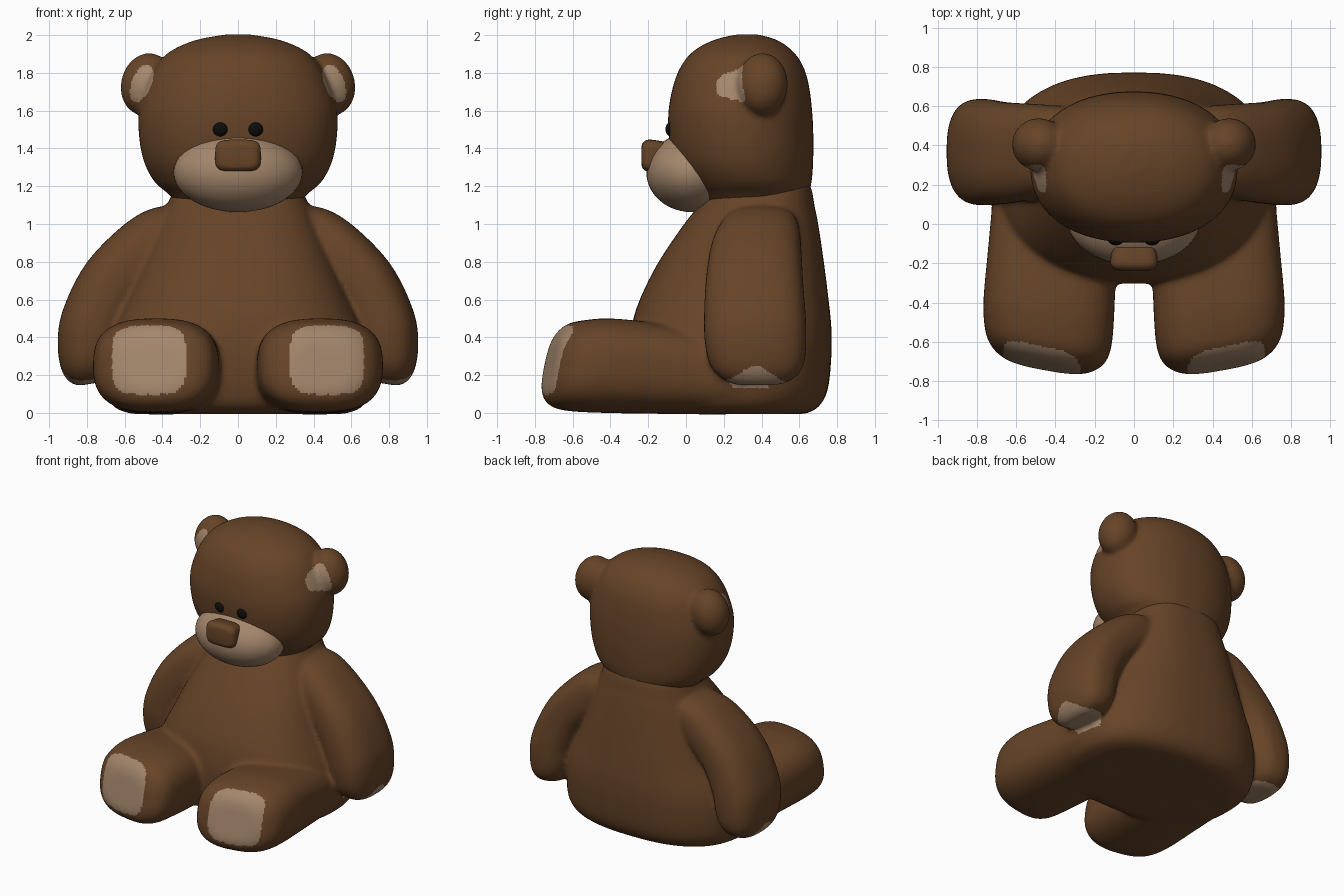
import bpy, bmesh, math
from mathutils import Vector, Matrix

if "Cube" in bpy.data.objects:
    bpy.data.objects.remove(bpy.data.objects["Cube"])


def material(name, rgb):
    m = bpy.data.materials.new(name)
    m.diffuse_color = (*rgb, 1)
    m.use_nodes = True
    m.node_tree.nodes["Principled BSDF"].inputs["Base Color"].default_value = m.diffuse_color
    return m


BROWN = material("brown fur", (0.135, 0.058, 0.021))
TAN = material("tan pads", (0.37, 0.24, 0.15))
BLACK = material("black eyes", (0.004, 0.004, 0.004))


def spline(rows, steps=6):
    """Catmull-Rom interpolation of rows of section parameters."""
    out = []
    for i in range(len(rows) - 1):
        a, b, c, d = (rows[max(i - 1, 0)], rows[i], rows[i + 1], rows[min(i + 2, len(rows) - 1)])
        for k in range(steps):
            t = k / steps
            out.append([0.5 * (2 * q + (r - p) * t + (2 * p - 5 * q + 4 * r - s) * t * t
                               + (3 * q - p - 3 * r + s) * t ** 3)
                        for p, q, r, s in zip(a, b, c, d)])
    return out + [list(rows[-1])]


def loft(bm, rows, place, power, n=48):
    """Skin superellipse sections; place(row, u, v) gives the 3D point."""
    rings = []
    for row in spline(rows):
        ring = []
        for k in range(n):
            c, s = math.cos(k * math.tau / n), math.sin(k * math.tau / n)
            u = math.copysign(abs(c) ** (2 / power), c)
            v = math.copysign(abs(s) ** (2 / power), s)
            ring.append(bm.verts.new(place(row, u, v)))
        rings.append(ring)
    for a, b in zip(rings, rings[1:]):
        for k in range(n):
            bm.faces.new((a[k], a[(k + 1) % n], b[(k + 1) % n], b[k]))
    bm.faces.new(rings[0])
    bm.faces.new(rings[-1])


def upright(row, u, v):
    z, rx, yf, yb = row
    return (rx * u, (yf + yb) / 2 + (yb - yf) / 2 * v, z)


def add_object(name, bm, mats):
    bmesh.ops.recalc_face_normals(bm, faces=bm.faces)
    me = bpy.data.meshes.new(name)
    bm.to_mesh(me)
    bm.free()
    ob = bpy.data.objects.new(name, me)
    bpy.context.collection.objects.link(ob)
    for m in mats:
        me.materials.append(m)
    me.shade_smooth()
    return ob


def fuse(ob, mats, is_pad, rounds):
    """Merge overlapping volumes into one soft skin, then colour the pads."""
    r = ob.modifiers.new("fuse", 'REMESH')
    r.mode, r.voxel_size = 'VOXEL', 0.014
    s = ob.modifiers.new("soften", 'SMOOTH')
    s.factor, s.iterations = 0.5, rounds
    dg = bpy.context.evaluated_depsgraph_get()
    me = bpy.data.meshes.new_from_object(ob.evaluated_get(dg))
    ob.modifiers.clear()
    ob.data = me
    me.materials.clear()
    for m in mats:
        me.materials.append(m)
    me.shade_smooth()
    for p in me.polygons:
        p.material_index = 1 if is_pad(abs(p.center.x), p.center.y, p.center.z, p.normal) else 0


def ellipsoid(bm, centre, radii, tilt=0):
    mat = (Matrix.Translation(centre) @ Matrix.Rotation(tilt, 4, 'Y')
           @ Matrix.Diagonal((*radii, 1)))
    bmesh.ops.create_uvsphere(bm, u_segments=40, v_segments=24, radius=1, matrix=mat)


# body: torso, two legs, two arms
bm = bmesh.new()
torso = [(-0.006, 0.56, -0.16, 0.63), (0.03, 0.655, -0.25, 0.70), (0.12, 0.70, -0.29, 0.75),
         (0.3, 0.70, -0.305, 0.77), (0.45, 0.66, -0.29, 0.77), (0.6, 0.59, -0.245, 0.755),
         (0.8, 0.505, -0.145, 0.73), (1.0, 0.42, -0.01, 0.70), (1.1, 0.375, 0.07, 0.68),
         (1.2, 0.33, 0.14, 0.66), (1.3, 0.26, 0.2, 0.6)]
loft(bm, torso, upright, 2.5)

# rows: y, centre x, half width, bottom z, top z
leg = [(-0.725, 0.45, 0.15, 0.13, 0.36), (-0.71, 0.45, 0.22, 0.08, 0.42),
       (-0.665, 0.445, 0.285, 0.035, 0.47), (-0.59, 0.44, 0.32, 0.012, 0.49),
       (-0.45, 0.435, 0.332, 0.002, 0.50), (-0.2, 0.42, 0.325, -0.004, 0.475),
       (0.0, 0.415, 0.312, -0.005, 0.44), (0.3, 0.40, 0.30, -0.005, 0.38),
       (0.5, 0.38, 0.2, 0.05, 0.3)]
# rows: x, z, half thickness, front y, back y, angle of outward normal
arm = [(0.25, 1.04, 0.08, 0.26, 0.55, 48), (0.36, 0.98, 0.14, 0.19, 0.595, 47),
       (0.485, 0.875, 0.17, 0.135, 0.61, 45), (0.655, 0.70, 0.175, 0.105, 0.62, 32),
       (0.755, 0.50, 0.178, 0.095, 0.635, 15), (0.78, 0.37, 0.175, 0.10, 0.637, 3),
       (0.785, 0.26, 0.155, 0.125, 0.625, -8), (0.78, 0.19, 0.12, 0.18, 0.58, -10),
       (0.775, 0.155, 0.075, 0.25, 0.50, -10)]
for side in (1, -1):
    def leg_point(row, u, v):
        y, cx, rx, z0, z1 = row
        z = (z0 + z1) / 2 + (z1 - z0) / 2 * v
        return (side * (cx + rx * u), y + 0.18 * rx * u + 0.2 * (z - 0.24), z)

    def arm_point(row, u, v):
        x, z, r, yf, yb, ang = row
        a = math.radians(ang)
        return (side * (x + r * u * math.cos(a)), (yf + yb) / 2 + (yb - yf) / 2 * v,
                z + r * u * math.sin(a))

    loft(bm, leg, leg_point, 2.7)
    loft(bm, arm, arm_point, 2.6)
body = add_object("body", bm, [BROWN])


def body_pad(x, y, z, n):
    sole = y < -0.6 and (abs(x - 0.472) / 0.195) ** 4 + (abs(z - 0.28) / 0.182) ** 4 < 1
    paw = (0.13 < z < 0.245 and x > 0.62 and n.z < -0.15
           and ((x - 0.80) / 0.14) ** 2 + ((y - 0.37) / 0.165) ** 2 < 1)
    return sole or paw


fuse(body, [BROWN, TAN], body_pad, 18)

# head with ears
bm = bmesh.new()
head = [(1.08, 0.30, 0.12, 0.58), (1.16, 0.37, 0.05, 0.645), (1.22, 0.44, 0.0, 0.665),
        (1.32, 0.495, -0.06, 0.673), (1.45, 0.523, -0.09, 0.675), (1.6, 0.525, -0.093, 0.668),
        (1.75, 0.48, -0.063, 0.648), (1.85, 0.425, -0.018, 0.613), (1.92, 0.35, 0.045, 0.56),
        (1.975, 0.22, 0.15, 0.48), (2.004, 0.06, 0.27, 0.38)]
loft(bm, head, upright, 2.2)
for side in (1, -1):
    ellipsoid(bm, (side * 0.485, 0.405, 1.74), (0.135, 0.135, 0.168), -side * 0.25)
head_ob = add_object("head", bm, [BROWN])


def ear_pad(x, y, z, n):
    dx, dz = x - 0.51 + 0.3 * (z - 1.745), z - 1.745
    return y < 0.39 and (dx / 0.055) ** 2 + (dz / 0.098) ** 2 < 1


fuse(head_ob, [BROWN, TAN], ear_pad, 16)

# muzzle
bm = bmesh.new()
ellipsoid(bm, (0, 0.03, 1.273), (0.342, 0.24, 0.21))
add_object("muzzle", bm, [TAN])

# nose: rounded block
bm = bmesh.new()
nose = [(-0.236, 0.075, 0.045), (-0.23, 0.10, 0.066), (-0.21, 0.118, 0.082),
        (-0.18, 0.12, 0.084), (-0.12, 0.11, 0.075)]
loft(bm, nose, lambda r, u, v: (r[1] * u, r[0], 1.362 + r[2] * v), 4)
add_object("nose", bm, [BROWN])

# eyes
for side, label in ((1, "left"), (-1, "right")):
    bm = bmesh.new()
    ellipsoid(bm, (side * 0.092, -0.073, 1.502), (0.043, 0.036, 0.041))
    add_object(label + "_eye", bm, [BLACK])
